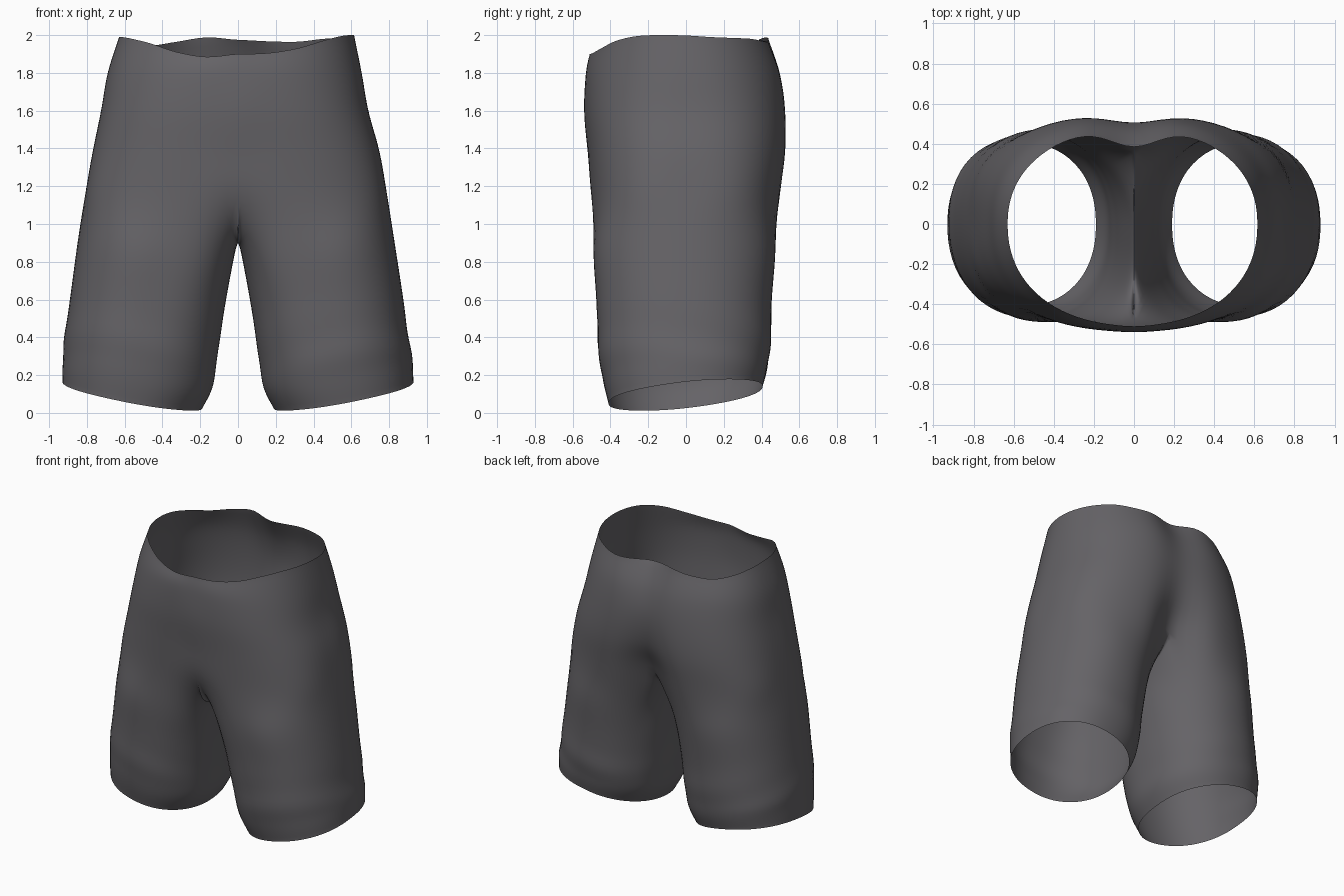
import bpy, bmesh, math
from mathutils import Vector

if "Cube" in bpy.data.objects:
    bpy.data.objects.remove(bpy.data.objects["Cube"])

OUT, INN, SUB = 48, 24, 6      # outer columns, inner-leg columns, rows per key section
SPAN = math.radians(140)       # part of a leg ring that continues the outer panel


def oval(a, n):
    # Unit superellipse point at angle a
    c, s = math.cos(a), math.sin(a)
    r = (abs(c) ** n + abs(s) ** n) ** (-1 / n)
    return c * r, s * r


def cubic(a, b, c, d, t):
    return 0.5 * (2 * b + (c - a) * t + (2 * a - 5 * b + 4 * c - d) * t * t
                  + (3 * b - a - 3 * c + d) * t ** 3)


def sample(vals, t):
    f = t * (len(vals) - 1)
    i = min(int(f), len(vals) - 2)
    return cubic(vals[max(i - 1, 0)], vals[i], vals[i + 1], vals[min(i + 2, len(vals) - 1)], f - i)


def spline(pts, rows_per):
    n = (len(pts) - 1) * rows_per
    return [sample(pts, k / n) for k in range(n + 1)]


# Rim height from front centre round the side to back centre
WAIST_R = [1.90, 1.905, 1.93, 1.97, 1.995, 2.0, 1.998, 1.99, 1.985, 1.98, 1.965, 1.967, 1.975]
WAIST_L = [1.90, 1.885, 1.91, 1.955, 1.98, 1.99, 1.99, 1.98, 1.96, 1.945, 1.965, 1.988, 1.975]
# Hip sections: height, outer x right/left, front y, front centre, back y, back centre, squareness
HIPS = [
    (None, .615, .63, -.505, -.51, .475, .385, 2.2),
    ([1.8, 1.8], .655, .69, -.53, -.53, .525, .47, 2.3),
    ([1.6, 1.6], .69, .725, -.535, -.54, .545, .505, 2.5),
    ([1.38, 1.38], .75, .77, -.52, -.52, .545, .475, 2.65),
    ([1.15, 1.15], .79, .81, -.505, -.49, .515, .37, 2.9),
]
# Leg sections: mid height, tilt to outside, tilt to back, inner x, outer x right/left, front y, back y,
# squareness of the inner front corner and inner back corner
LEGS = [
    (.87, .03, .0, .018, .83, .85, -.49, .475, 3.4, 2.1),
    (.60, .04, .0, .07, .87, .885, -.475, .455, 2.7, 2.1),
    (.34, .05, .02, .11, .905, .92, -.462, .447, 2.4, 2.2),
    (.20, .065, .035, .135, .925, .93, -.438, .43, 2.3, 2.2),
    (.095, .07, .045, .19, .93, .93, -.41, .405, 2.2, 2.2),
]
# Crotch seam in the centre plane (y, z), back to front: sloping behind, square in front
SEAM = [(.37, 1.15), (.30, 1.06), (.19, .985), (.06, .925), (-.08, .905),
        (-.22, .90), (-.35, .91), (-.44, .98), (-.49, 1.15)]


def hip_point(sec, t, side):
    zs, xr, xl, yf, yfc, yb, ybc, n = sec
    c, s = oval(math.radians(-90 + 180 * t), n)
    x = (xr if side > 0 else xl) * c
    width = .17 if s > 0 else .1
    dip = math.exp(-(x / width) ** 2)
    y = s * yb + (ybc - yb) * dip if s > 0 else -s * yf + (yfc - yf) * dip
    zs = zs or (WAIST_R if side > 0 else WAIST_L)
    return Vector((side * x, y, sample(zs, t)))


def leg_point(sec, a, side):
    zm, zo, zb, xi, xr, xl, yf, yb, nf, nb = sec
    xo = xr if side > 0 else xl
    n = 2.25 if math.cos(a) > 0 else nf if math.sin(a) < 0 else nb
    c, s = oval(a, n)
    x = (xi + xo) / 2 + (xo - xi) / 2 * c
    y = (yf + yb) / 2 + (yb - yf) / 2 * s
    return Vector((side * x, y, zm + zo * math.cos(a) + zb * math.sin(a)))


def soft_fold(p, side):
    # Keep each half on its own side, and add shallow slanting folds above the hem
    x = side * max(0, side * p.x)
    fade = math.exp(-((p.z - .36) / .14) ** 2) * min(1, abs(x) / .4)
    w = .004 * fade * math.sin(22 * p.z - 7 * abs(x) + 5 * p.y + side)
    d = Vector((x - side * .53, p.y, 0))
    return Vector((x, p.y, p.z)) + d.normalized() * w


bm = bmesh.new()
for side in (1, -1):
    columns = []
    first = (len(HIPS) - 1) * SUB
    # Outer panel, waist to hem
    for i in range(OUT + 1):
        t = i / OUT
        pts = [hip_point(h, t, side) for h in HIPS]
        pts += [leg_point(g, -SPAN + 2 * SPAN * t, side) for g in LEGS]
        col = spline(pts, SUB)
        if i in (0, OUT):
            for p in col[:first + 1]:
                p.x = 0
        columns.append(col)
    # Inner leg panel, crotch seam to hem
    seam = [Vector((0, y, z)) for y, z in SEAM]
    for i in range(1, INN):
        t = i / INN
        pts = [sample(seam, t)]
        pts += [leg_point(g, SPAN + (2 * math.pi - 2 * SPAN) * t, side) for g in LEGS]
        columns.append(spline(pts, SUB))
    vcols = [[bm.verts.new(soft_fold(p, side)) for p in col] for col in columns]
    vcols = [c if i <= OUT else [None] * first + c for i, c in enumerate(vcols)]
    n = len(vcols)
    for i in range(n):
        a, b = vcols[i], vcols[(i + 1) % n]
        for j in range(0 if i < OUT else first, len(a) - 1):
            quad = (a[j], a[j + 1], b[j + 1], b[j])
            bm.faces.new(quad if side > 0 else quad[::-1])

# Join both halves along the centre seam and relax the cloth
bmesh.ops.remove_doubles(bm, verts=bm.verts, dist=.002)
for _ in range(3):
    inner = [v for v in bm.verts if not v.is_boundary]
    bmesh.ops.smooth_vert(bm, verts=inner, factor=.35, use_axis_x=True, use_axis_y=True, use_axis_z=True)
bmesh.ops.recalc_face_normals(bm, faces=bm.faces)
if sum(f.normal.y * f.calc_center_median().y for f in bm.faces) < 0:
    bmesh.ops.reverse_faces(bm, faces=bm.faces)

mesh = bpy.data.meshes.new("shorts")
bm.to_mesh(mesh)
bm.free()
shorts = bpy.data.objects.new("shorts", mesh)
bpy.context.collection.objects.link(shorts)
for p in mesh.polygons:
    p.use_smooth = True
mat = bpy.data.materials.new("dark_cloth")
mat.diffuse_color = (.13, .125, .135, 1)
mat.use_nodes = True
mat.node_tree.nodes["Principled BSDF"].inputs["Base Color"].default_value = mat.diffuse_color
mesh.materials.append(mat)
